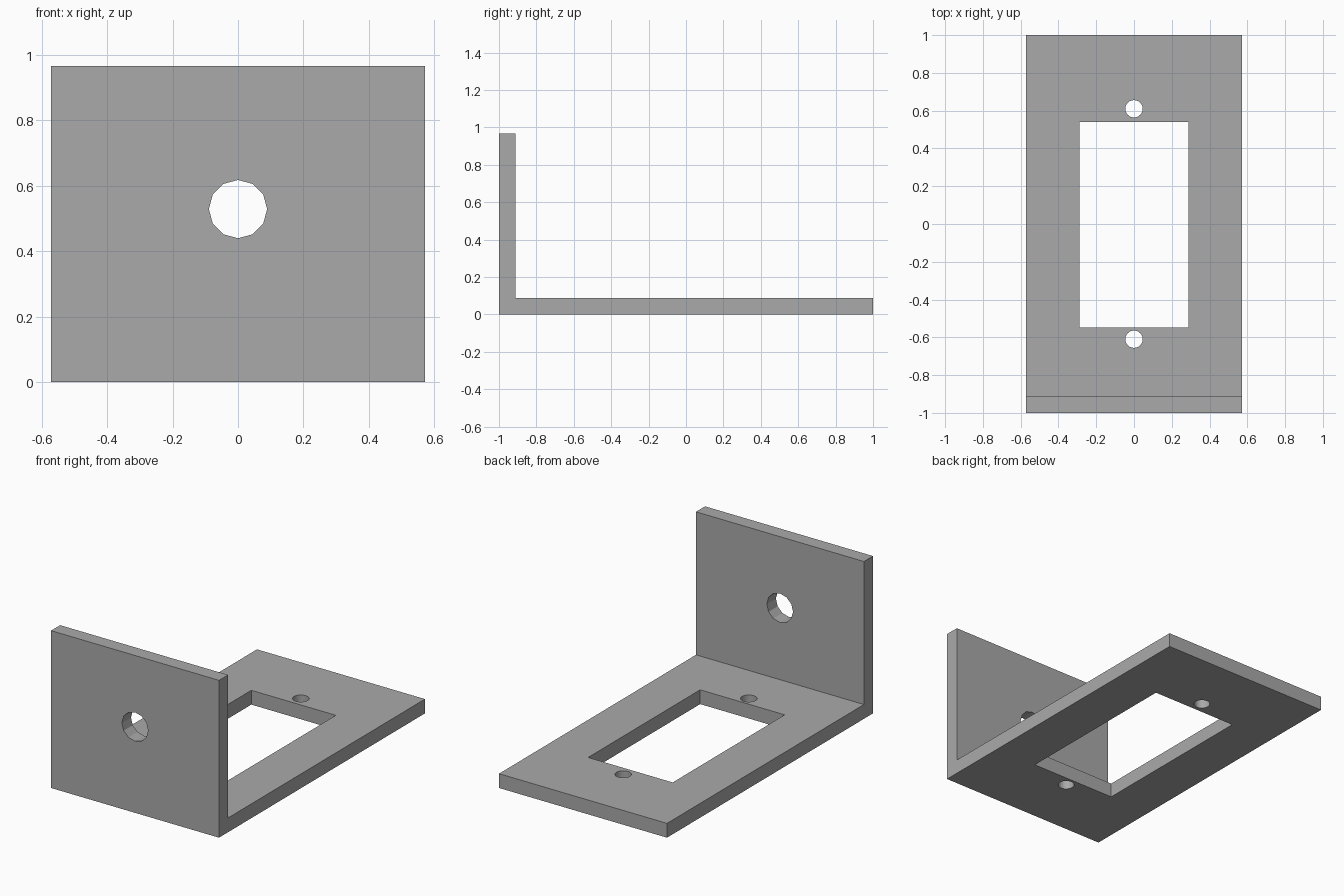
import bpy
import math

cube = bpy.data.objects.get("Cube")
if cube:
    bpy.data.objects.remove(cube, do_unlink=True)

WIDTH, HEIGHT, THICK = 1.142, 0.967, 0.088

grey = bpy.data.materials.new("plain grey")
grey.use_nodes = True
colour = (0.4, 0.4, 0.4, 1)
grey.diffuse_color = colour
grey.node_tree.nodes["Principled BSDF"].inputs["Base Color"].default_value = colour


def extrude(name, outline, depth):
    """Solid from a closed outline in y and z, pushed along x and centred."""
    n = len(outline)
    verts = [(x, y, z) for x in (-depth / 2, depth / 2) for y, z in outline]
    faces = [tuple(reversed(range(n))), tuple(range(n, 2 * n))]
    faces += [(i, (i + 1) % n, (i + 1) % n + n, i + n) for i in range(n)]
    mesh = bpy.data.meshes.new(name)
    mesh.from_pydata(verts, [], faces)
    mesh.materials.append(grey)
    obj = bpy.data.objects.new(name, mesh)
    bpy.context.collection.objects.link(obj)
    return obj


def cut(target, cutter):
    """Subtract a cutter and remove it."""
    cutter.data.materials.append(grey)
    cutter.hide_render = True
    mod = target.modifiers.new("cut", 'BOOLEAN')
    mod.operation = 'DIFFERENCE'
    mod.solver = 'EXACT'
    mod.object = cutter
    bpy.context.view_layer.objects.active = target
    bpy.ops.object.modifier_apply(modifier=mod.name)
    bpy.data.objects.remove(cutter, do_unlink=True)


def drill(target, sides, radius, location, rotation=(0, 0, 0)):
    bpy.ops.mesh.primitive_cylinder_add(vertices=sides, radius=radius, depth=0.4,
                                        location=location, rotation=rotation)
    cut(target, bpy.context.object)


# L-shaped plate: flat base with an upright wall at the front
inner = THICK - 1
bracket = extrude("mounting_bracket",
                  [(-1, 0), (1, 0), (1, THICK), (inner, THICK), (inner, HEIGHT), (-1, HEIGHT)],
                  WIDTH)

# Rectangular window through the base
bpy.ops.mesh.primitive_cube_add(size=1, location=(0, -0.004, 0))
window = bpy.context.object
window.scale = (0.575, 1.088, 0.4)
cut(bracket, window)

# Screw holes at both ends of the window
for y in (-0.61, 0.61):
    drill(bracket, 24, 0.046, (0, y, 0))

# Twelve-sided hole through the wall
drill(bracket, 12, 0.089, (0, -0.956, 0.529), (math.pi / 2, 0, 0))
